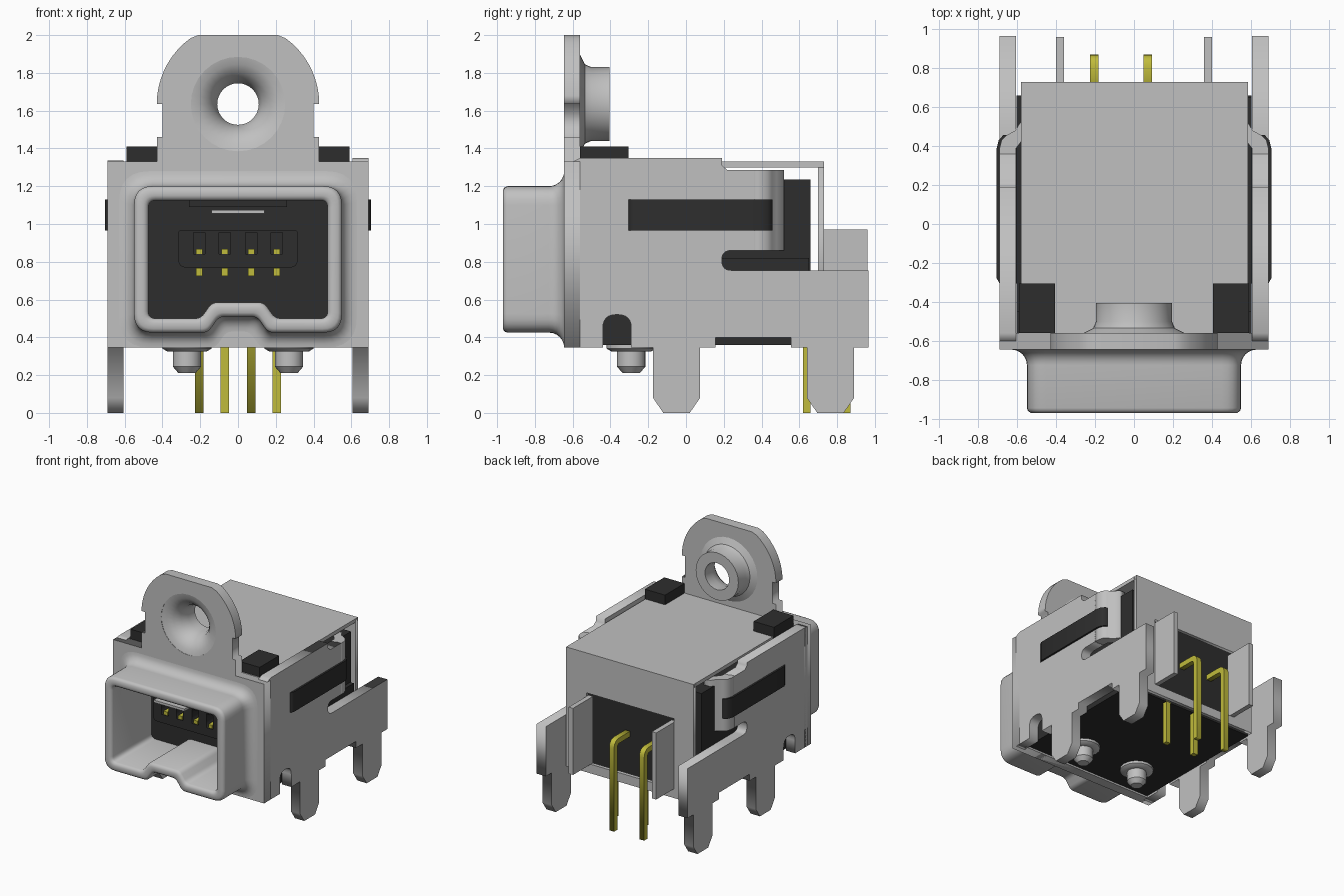
import bpy, bmesh, math
from mathutils import Vector

old = bpy.data.objects.get("Cube")
if old:
    bpy.data.objects.remove(old, do_unlink=True)


def material(name, color):
    mat = bpy.data.materials.new(name)
    mat.use_nodes = True
    mat.diffuse_color = (*color, 1)
    mat.node_tree.nodes["Principled BSDF"].inputs["Base Color"].default_value = (*color, 1)
    return mat


METAL = material("light grey metal", (0.53, 0.53, 0.53))
PLASTIC = material("black plastic", (0.027, 0.027, 0.027))
GOLD = material("gold contact", (0.53, 0.5, 0.045))


def finish(name, bm, mat, smooth=False):
    """Turn a bmesh into a named, coloured object."""
    bmesh.ops.remove_doubles(bm, verts=bm.verts, dist=0.0001)
    bmesh.ops.recalc_face_normals(bm, faces=bm.faces)
    mesh = bpy.data.meshes.new(name)
    bm.to_mesh(mesh)
    bm.free()
    mesh.materials.append(mat)
    obj = bpy.data.objects.new(name, mesh)
    bpy.context.collection.objects.link(obj)
    if smooth:
        bpy.ops.object.select_all(action="DESELECT")
        obj.select_set(True)
        bpy.context.view_layer.objects.active = obj
        bpy.ops.object.shade_smooth_by_angle(angle=math.radians(40))
    return obj


def box(name, x, y, z, mat):
    """Box from three (low, high) spans."""
    bm = bmesh.new()
    bmesh.ops.create_cube(bm, size=1)
    for v in bm.verts:
        v.co = [s[0] + (c + 0.5) * (s[1] - s[0]) for c, s in zip(v.co, (x, y, z))]
    return finish(name, bm, mat)


def sheet(name, loops, span, plane, mat):
    """Flat outline with optional holes, extruded across span."""
    curve = bpy.data.curves.new(name, "CURVE")
    curve.dimensions = "2D"
    curve.fill_mode = "BOTH"
    curve.extrude = abs(span[1] - span[0]) / 2
    for loop in loops:
        spline = curve.splines.new("POLY")
        spline.points.add(len(loop) - 1)
        for p, (u, v) in zip(spline.points, loop):
            p.co = (u, v, 0, 1)
        spline.use_cyclic_u = True
    temp = bpy.data.objects.new(name + "_outline", curve)
    bpy.context.collection.objects.link(temp)
    bpy.context.view_layer.update()
    mesh = temp.evaluated_get(bpy.context.evaluated_depsgraph_get()).to_mesh()
    bm = bmesh.new()
    bm.from_mesh(mesh)
    bpy.data.objects.remove(temp, do_unlink=True)
    bpy.data.curves.remove(curve)
    mid = sum(span) / 2
    for v in bm.verts:
        u, w, d = v.co
        d += mid
        v.co = {"XZ": (u, d, w), "YZ": (d, u, w), "XY": (u, w, d)}[plane]
    return finish(name, bm, mat)


def rings(name, loops, mat, closed=True):
    """Skin a chain of equal loops; closed joins last to first, else caps."""
    bm = bmesh.new()
    rows = [[bm.verts.new(p) for p in loop] for loop in loops]
    n = len(rows[0])
    for a, b in zip(rows, rows[1:] + rows[:1] if closed else rows[1:]):
        for i in range(n):
            j = (i + 1) % n
            bm.faces.new((a[i], a[j], b[j], b[i]))
    if not closed:
        bm.faces.new(rows[0])
        bm.faces.new(rows[-1])
    return finish(name, bm, mat, True)


def rounded(corners, radii, steps=6):
    """Round polygon corners with quadratic bends."""
    out = []
    for i, (c, r) in enumerate(zip(corners, radii)):
        c, a, b = Vector(c), Vector(corners[i - 1]), Vector(corners[(i + 1) % len(corners)])
        p, q = c + (a - c).normalized() * r, c + (b - c).normalized() * r
        for k in range(steps + 1):
            t = k / steps
            out.append(tuple(p * (1 - t) ** 2 + c * 2 * t * (1 - t) + q * t * t))
    return out


def circle(r, z, n=32):
    return [(r * math.cos(k * math.tau / n), z + r * math.sin(k * math.tau / n)) for k in range(n)]


def rect(u0, u1, v0, v1):
    return [(u0, v0), (u1, v0), (u1, v1), (u0, v1)]


def mouth(d):
    """Keyed socket outline, grown outward by d."""
    w, low, high = 0.55 + d, 0.425 - d, 1.2 + d
    foot, top = 0.16 - d * 0.5, 0.1 - d * 0.5
    half = [(w, high), (w, low), (foot, low), (top, 0.51 - d)]
    pts = half + [(-x, z) for x, z in reversed(half)]
    big = 0.1 + d * 0.8
    rs = [big, big, 0.03, 0.03]
    return rounded(pts, rs + rs[::-1])


# Front plate with the mounting ear
EAR_Z = 1.635
arc = [(0.43 * math.cos(math.radians(a)), EAR_Z + 0.43 * math.sin(math.radians(a))) for a in range(0, 59, 6)]
half = [(0.69, 0.345), (0.69, 1.33), (0.43, 1.33), (0.43, 1.46), (0.4, 1.46), (0.4, EAR_Z)] + arc + [(0.21, 2)]
plate = half + [(-x, z) for x, z in reversed(half)]
sheet("front_plate", [plate, mouth(0.07), circle(0.25, EAR_Z)], (-0.645, -0.56), "XZ", METAL)

# Flared screw hole in the ear
flare = [(0.26, -0.645), (0.21, -0.635), (0.165, -0.605), (0.13, -0.56), (0.11, -0.49), (0.11, -0.405),
         (0.195, -0.405), (0.195, -0.5), (0.21, -0.535), (0.26, -0.56)]
rings("ear_flare", [[(x, y, z) for x, z in circle(r, EAR_Z)] for r, y in flare], METAL)

# Socket shroud blending into the plate
path = [(-0.45, -0.075), (-0.95, -0.075), (-0.965, -0.065), (-0.97, -0.05), (-0.97, -0.02), (-0.96, -0.005), (-0.945, 0)]
path += [(-0.725 + 0.08 * math.sin(t), 0.08 * (1 - math.cos(t))) for t in (k * math.pi / 12 for k in range(7))]
path += [(-0.56, 0.08), (-0.56, -0.06), (-0.45, -0.06)]
rings("socket_shroud", [[(x, y, z) for x, z in mouth(d)] for y, d in path], METAL)
box("latch_spring", (-0.14, 0.14), (-0.9, -0.5), (1.055, 1.075), METAL)
box("latch_slot", (-0.26, 0.26), (-0.7, -0.45), (1.09, 1.125), PLASTIC)

# Plastic housing and its floor
box("housing", (-0.603, 0.57), (-0.45, 0.66), (0.36, 1.235), PLASTIC)
box("housing_floor", (-0.603, 0.603), (-0.56, 0.66), (0.36, 0.4), PLASTIC)
box("lower_housing", (-0.603, 0.603), (-0.45, 0.65), (0.36, 0.82), PLASTIC)

# Contact tongue with open grooves
xs = (-0.205, -0.07, 0.07, 0.205)
outline = rounded(rect(-0.315, 0.315, 0.77, 0.965), [0.04, 0.04, 0.01, 0.01])
sheet("contact_tongue", [outline] + [rect(x - 0.03, x + 0.03, 0.84, 0.955) for x in xs], (-0.66, -0.44), "XZ", PLASTIC)
for i, x in enumerate(xs):
    box(f"upper_contact_{i}", (x - 0.018, x + 0.018), (-0.655, -0.44), (0.838, 0.868), GOLD)
    box(f"lower_contact_{i}", (x - 0.018, x + 0.018), (-0.5, -0.44), (0.725, 0.768), GOLD)

# Solder pins: inner row straight, outer row bent over
R = 0.022
for i, x in enumerate(xs):
    if i % 2:
        box(f"inner_pin_{i}", (x - R, x + R), (0.62, 0.66), (0, 0.4), GOLD)
    if not i % 2:
        side = [(0.6, 0.75), (0.87, 0.75), (0.87, 0), (0.826, 0), (0.826, 0.706), (0.6, 0.706)]
        bent = rounded(side, [0, 0.07, 0, 0, 0.03, 0])
        sheet(f"outer_pin_{i}", [bent], (x - R, x + R), "YZ", GOLD)


def leg(y):
    """Tapered board leg, front edge at y."""
    return [(y, 0.345), (y, 0.08), (y + 0.055, 0), (y + 0.195, 0), (y + 0.25, 0.08), (y + 0.25, 0.345)]


# Side wall outline with arched notch, legs and relief slot
notch = rounded([(-0.44, 0.345), (-0.44, 0.52), (-0.29, 0.52), (-0.29, 0.345)], [0, 0.07, 0.07, 0])
slot = rounded([(0.4, 0.755), (0.19, 0.755), (0.19, 0.86), (0.36, 0.86)], [0, 0.05, 0.05, 0])
wall = [(-0.6, 0.345)] + notch + leg(-0.175) + [(0.155, 0.345), (0.155, 0.4), (0.555, 0.4), (0.555, 0.345)]
wall += leg(0.64) + [(0.965, 0.345), (0.965, 0.755)] + slot
wall += [(0.36, 1.285), (0.22, 1.285), (0.19, 1.31)]

for s, side in ((1, "left"), (-1, "right")):
    high = 1.35 if s > 0 else 1.335
    top = [(0.19, high), (-0.56, high), (-0.6, 1.33)]
    loop = []
    for p in wall + top:
        if not loop or (Vector(p) - Vector(loop[-1])).length > 0.0005:
            loop.append(p)
    sheet(f"{side}_wall", [loop], sorted((s * 0.605, s * 0.69)), "YZ", METAL)

    # Tongue of the wall bending inward, and the key bar that follows it
    bend = [(0.69, 0.35), (0.69, 0.39), (0.68, 0.43), (0.655, 0.455), (0.61, 0.48), (0.585, 0.52),
            (0.53, 0.52), (0.55, 0.46), (0.605, 0.39), (0.605, 0.35)]
    sheet(f"{side}_spring_tongue", [[(s * x, y) for x, y in bend]], (0.86, 1.285), "XY", METAL)
    bar = [(0.6, -0.305), (0.69, -0.305), (0.705, -0.28), (0.705, 0.39), (0.695, 0.43), (0.67, 0.458), (0.6, 0.458)]
    sheet(f"{side}_key_bar", [[(s * x, y) for x, y in bar]], (0.965, 1.13), "XY", PLASTIC)

    # Top block, rear flap and locating peg
    box(f"{side}_top_block", sorted((s * 0.405, s * 0.59)), (-0.56, -0.305), (1.2, 1.41), PLASTIC)
    box(f"{side}_rear_flap", sorted((s * 0.36, s * 0.4)), (0.7, 0.96), (0.42, 0.97), METAL)
    peg = [(0.13, 0.365), (0.13, 0.34), (0.105, 0.325), (0.075, 0.325), (0.075, 0.245), (0.045, 0.21)]
    rings(f"{side}_peg", [[(s * 0.27 + u, -0.29 + v, z) for u, v in circle(r, 0, 16)] for r, z in peg],
          METAL, closed=False)

# Top cover and framed rear wall
box("top_cover", (-0.58, 0.585), (-0.57, 0.73), (1.3, 1.33), METAL)
sheet("rear_wall", [rect(-0.58, 0.585, 0.345, 1.32), rect(-0.4, 0.4, 0.42, 1.0)], (0.7, 0.73), "XZ", METAL)
